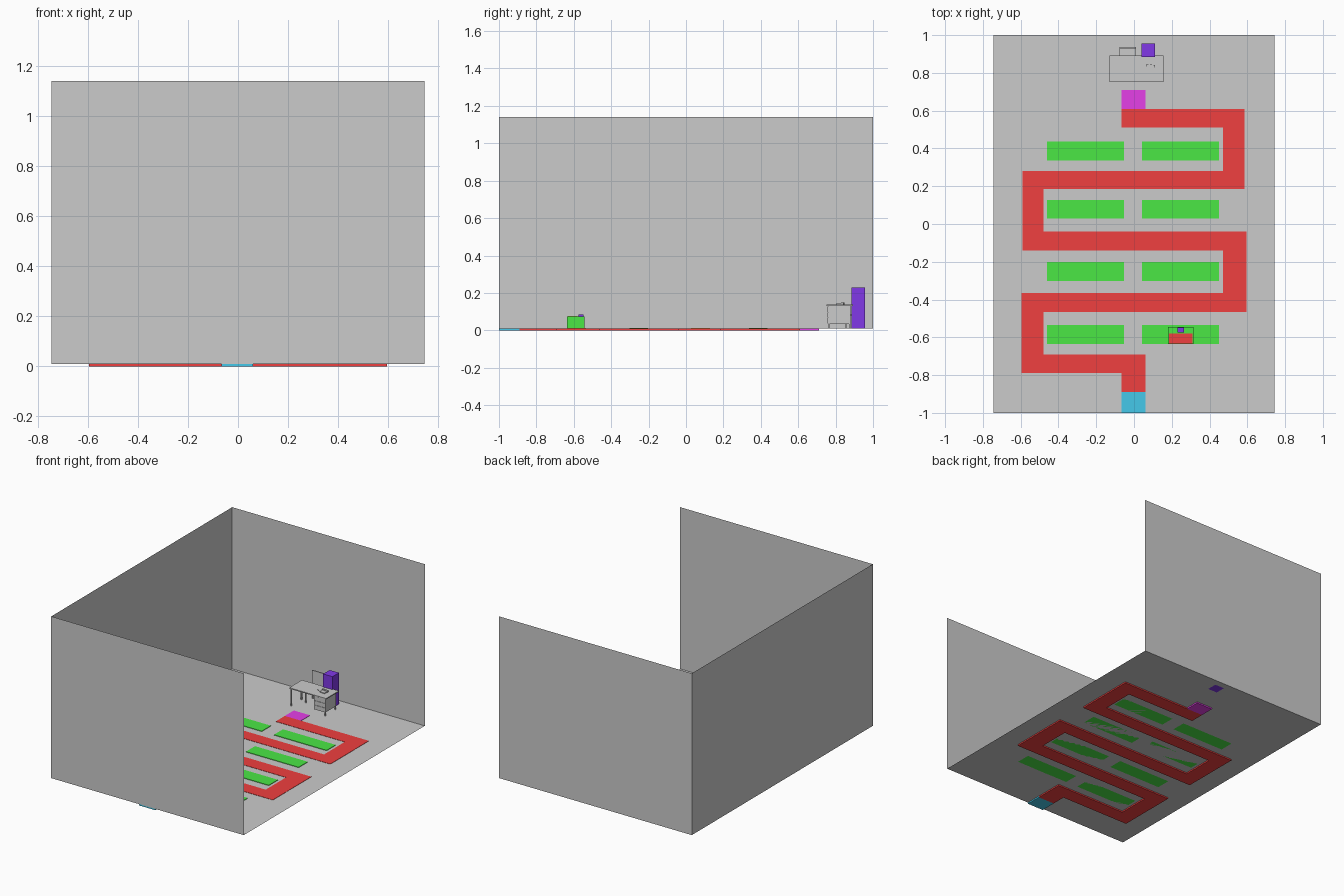
import bpy, bmesh
from mathutils import Matrix, Vector

if "Cube" in bpy.data.objects:
    bpy.data.objects.remove(bpy.data.objects["Cube"])

FLOOR = 0.009


def paint(name, rgb):
    m = bpy.data.materials.new(name)
    m.diffuse_color = (*rgb, 1)
    m.use_nodes = True
    m.node_tree.nodes["Principled BSDF"].inputs["Base Color"].default_value = m.diffuse_color
    return m


RED = paint("red", (0.87, 0.05, 0.05))
GREEN = paint("green", (0.07, 0.8, 0.06))
BLUE = paint("indigo", (0.22, 0.04, 0.8))
CYAN = paint("cyan", (0.06, 0.58, 0.82))
PINK = paint("magenta", (0.78, 0.05, 0.8))


def finish(name, bm, mat=None):
    me = bpy.data.meshes.new(name)
    bm.to_mesh(me)
    bm.free()
    ob = bpy.data.objects.new(name, me)
    bpy.context.collection.objects.link(ob)
    if mat:
        me.materials.append(mat)
    return ob


def box(name, x, y, z, mat=None, turn=0.0):
    """Box from (min, max) ranges, optionally turned about its own vertical axis."""
    bm = bmesh.new()
    mid = Vector([(a + b) / 2 for a, b in (x, y, z)])
    size = [b - a for a, b in (x, y, z)]
    bmesh.ops.create_cube(bm, size=1, matrix=Matrix.Translation(mid)
                          @ Matrix.Rotation(turn, 4, 'Z') @ Matrix.Diagonal((*size, 1)))
    return finish(name, bm, mat)


def sheet(name, points):
    bm = bmesh.new()
    bm.faces.new([bm.verts.new(p) for p in points])
    return finish(name, bm)


def slab(name, outline, z0, z1, mat):
    bm = bmesh.new()
    face = bm.faces.new([bm.verts.new((x, y, z0)) for x, y in outline])
    top = bmesh.ops.extrude_face_region(bm, geom=[face], use_keep_orig=True)
    bmesh.ops.translate(bm, vec=(0, 0, z1 - z0),
                        verts=[g for g in top['geom'] if isinstance(g, bmesh.types.BMVert)])
    bmesh.ops.recalc_face_normals(bm, faces=bm.faces)
    return finish(name, bm, mat)


# Room shell: floor and three walls, open on the right
W, H = 0.745, 1.14
sheet("floor", [(-W, -1, FLOOR), (W, -1, FLOOR), (W, 1, FLOOR), (-W, 1, FLOOR)])
sheet("front_wall", [(W, -1, FLOOR), (-W, -1, FLOOR), (-W, -1, H), (W, -1, H)])
sheet("back_wall", [(-W, 1, FLOOR), (W, 1, FLOOR), (W, 1, H), (-W, 1, H)])
sheet("left_wall", [(-W, -1, FLOOR), (-W, 1, FLOOR), (-W, 1, H), (-W, -1, H)])

# Winding path with its start and end tiles
path = [(.06, -.89), (.06, -.69), (-.48, -.69), (-.48, -.465), (.595, -.465), (.595, -.04),
        (-.48, -.04), (-.48, .185), (.585, .185), (.585, .61), (-.065, .61), (-.065, .51),
        (.47, .51), (.47, .28), (-.59, .28), (-.59, -.14), (.47, -.14), (.47, -.365),
        (-.595, -.365), (-.595, -.79), (-.065, -.79), (-.065, -.89)]
slab("winding_path", path, 0, 0.011, RED)
box("start_tile", (-.065, .06), (-1, -.89), (0, .011), CYAN)
box("end_tile", (-.065, .06), (.61, .71), (0, .011), PINK)

# Green plots between the path rows
for row, y in enumerate((-.635, -.302, .028, .337)):
    for side, x in (("left", -.46), ("right", .042)):
        box(f"plot_{side}_{row}", (x, x + .408), (y, y + .1), (FLOOR, .0125), GREEN)

# Small stall on the front right plot
box("stall_body", (.18, .315), (-.636, -.544), (FLOOR, .075), GREEN)
box("stall_counter", (.184, .311), (-.632, -.58), (.07, .077), RED)
box("stall_register", (.23, .264), (-.575, -.548), (.075, .085), BLUE)

# Desk with legs and a drawer unit
box("desk_top", (-.13, .155), (.752, .893), (.13, .137))
for i, x in enumerate((-.122, .14)):
    for j, y in enumerate((.763, .876)):
        box(f"desk_leg_{i}{j}", (x - .004, x + .004), (y - .004, y + .004), (FLOOR, .13))
box("drawer_unit", (.055, .144), (.76, .88), (.033, .13))
for i in range(3):
    z = .037 + i * .031
    box(f"drawer_front_{i}", (.06, .139), (.757, .76), (z, z + .028))

# Telephone and pen on the desk
box("phone_base", (.068, .108), (.805, .845), (.137, .143), turn=-.15)
box("phone_handset", (.064, .112), (.832, .844), (.143, .149), turn=-.15)
box("pen", (.035, .05), (.825, .828), (.137, .14), turn=-.3)

# Chair behind the desk
box("chair_seat", (-.077, .01), (.85, .937), (.08, .088))
box("chair_back", (-.077, .01), (.93, .937), (.088, .205))
for i, x in enumerate((-.073, .006)):
    for j, y in enumerate((.854, .933)):
        box(f"chair_leg_{i}{j}", (x - .004, x + .004), (y - .004, y + .004), (FLOOR, .08))

# Tall cabinet beside the chair
box("cabinet", (.04, .112), (.884, .956), (FLOOR, .228), BLUE)
